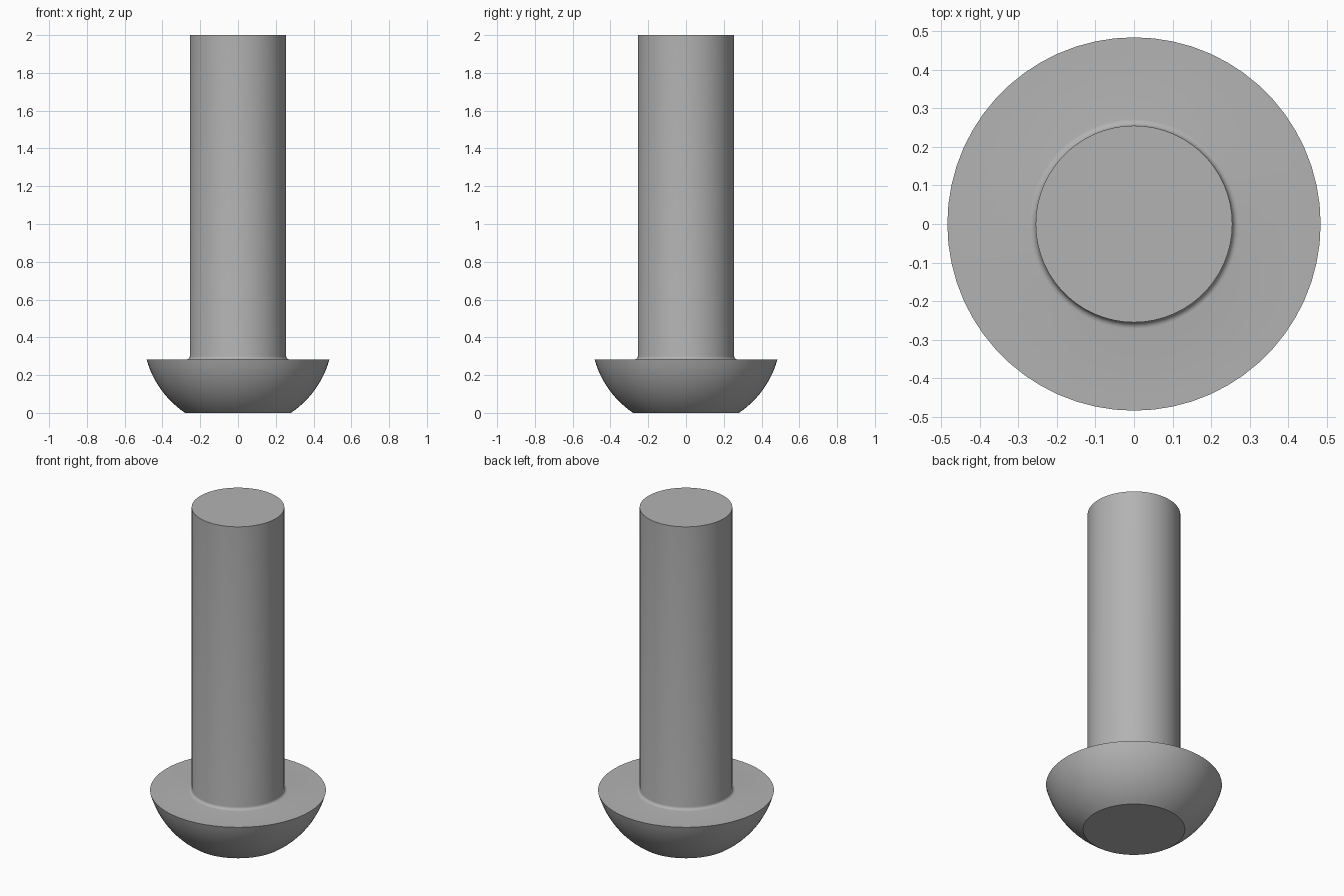
import bpy, bmesh, math

cube = bpy.data.objects.get("Cube")
if cube:
    bpy.data.objects.remove(cube)

SIDES = 60
SHAFT_R, HEAD_R, FLAT_R = 0.255, 0.484, 0.28
HEAD_H, TOTAL_H = 0.283, 2.0
SOCKET_R, SOCKET_DEPTH, FILLET = 0.198, 0.178, 0.017

steel = bpy.data.materials.new("grey steel")
steel.use_nodes = True
colour = (0.45, 0.45, 0.45, 1)
steel.diffuse_color = colour
steel.node_tree.nodes["Principled BSDF"].inputs["Base Color"].default_value = colour

bm = bmesh.new()


def ring(radius, z, count):
    """Closed loop of edges, with a corner on the y axis."""
    verts = []
    for i in range(count):
        a = math.pi / 2 + math.tau * i / count
        verts.append(bm.verts.new((radius * math.cos(a), radius * math.sin(a), z)))
    for i in range(count):
        bm.edges.new((verts[i], verts[(i + 1) % count]))
    return verts


def loop_edges(verts):
    n = len(verts)
    return [bm.edges.get((verts[i], verts[(i + 1) % n])) for i in range(n)]


def skin(lower, upper):
    n = len(lower)
    for i in range(n):
        j = (i + 1) % n
        bm.faces.new((lower[i], lower[j], upper[j], upper[i]))


# Domed head: arc of a sphere centred on the axis
centre = (HEAD_R**2 + HEAD_H**2 - FLAT_R**2) / (2 * HEAD_H)
sphere_r = math.hypot(FLAT_R, centre)
start = math.atan2(-centre, FLAT_R)
end = math.atan2(HEAD_H - centre, HEAD_R)
profile = []
for i in range(13):
    a = start + (end - start) * i / 12
    profile.append((sphere_r * math.cos(a), centre + sphere_r * math.sin(a)))

# Fillet under the head, then the shaft
for i in range(6):
    a = math.pi / 2 * i / 5
    profile.append((SHAFT_R + FILLET * (1 - math.sin(a)),
                    HEAD_H + FILLET * (1 - math.cos(a))))
profile.append((SHAFT_R, TOTAL_H))

rings = [ring(r, z, SIDES) for r, z in profile]
for lower, upper in zip(rings, rings[1:]):
    skin(lower, upper)
bm.faces.new(rings[-1])

# Hexagonal socket in the flat of the head
rim = ring(SOCKET_R, 0, 6)
floor = ring(SOCKET_R, SOCKET_DEPTH, 6)
skin(rim, floor)
bm.faces.new(floor)
bmesh.ops.bridge_loops(bm, edges=loop_edges(rings[0]) + loop_edges(rim))
bmesh.ops.recalc_face_normals(bm, faces=bm.faces)

mesh = bpy.data.meshes.new("button_head_bolt")
bm.to_mesh(mesh)
bm.free()
mesh.materials.append(steel)
bolt = bpy.data.objects.new("button_head_bolt", mesh)
bpy.context.collection.objects.link(bolt)

bpy.context.view_layer.objects.active = bolt
bolt.select_set(True)
bpy.ops.object.shade_smooth_by_angle(angle=math.radians(30))
